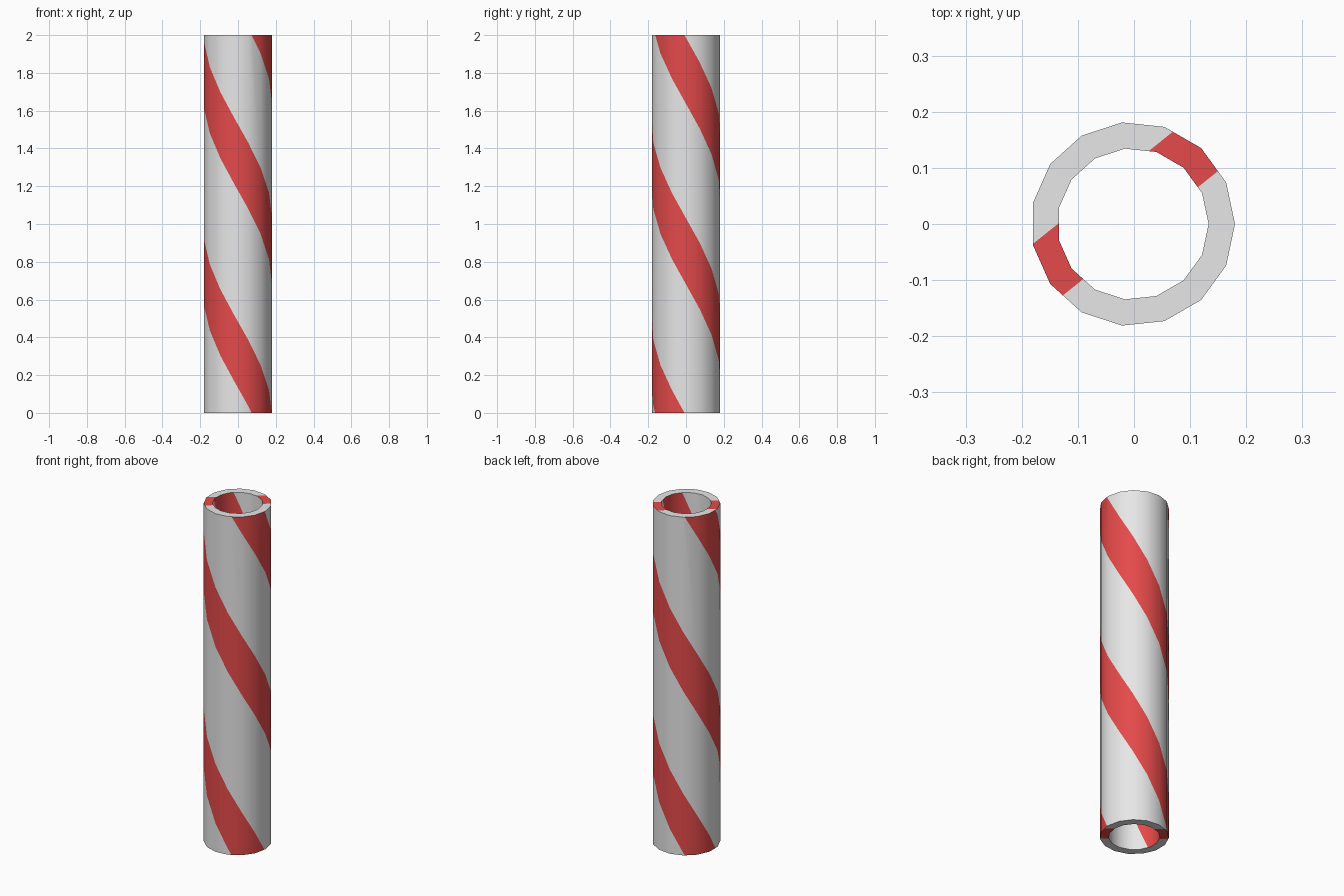
import bpy, bmesh, math
from mathutils import Vector

if "Cube" in bpy.data.objects:
    bpy.data.objects.remove(bpy.data.objects["Cube"])

SIDES, HEIGHT = 15, 2.0
R_OUT, R_IN = 0.182, 0.135
SHIFT = -0.002            # centres the odd-sided outline on x
STEP = 360 / SIDES
TURN = 180.0              # stripe twist, degrees per unit of height
HALF = 31.5               # half stripe width in degrees


def material(name, rgb):
    m = bpy.data.materials.new(name)
    m.diffuse_color = (*rgb, 1)
    m.use_nodes = True
    m.node_tree.nodes["Principled BSDF"].inputs["Base Color"].default_value = m.diffuse_color
    return m


def ring_point(radius, deg, z):
    a = math.radians(deg)
    return Vector((radius * math.cos(a) + SHIFT, radius * math.sin(a), z))


def add_face(bm, points):
    f = bm.faces.new([bm.verts.new(p) for p in points])
    return [f] + list(f.edges) + list(f.verts)


def cut(bm, geom, co, no):
    return bmesh.ops.bisect_plane(bm, geom=geom, dist=1e-6,
                                  plane_co=co, plane_no=no)["geom"]


def faces_of(geom):
    return [g for g in geom if isinstance(g, bmesh.types.BMFace)]


def striped_wall(bm, radius, hand, centres):
    """One wall of the tube, each side cut along the spiral stripe edges."""
    for i in range(SIDES):
        t0, t1 = i * STEP, (i + 1) * STEP
        a, b = ring_point(radius, t0, 0), ring_point(radius, t1, 0)
        up = Vector((0, 0, HEIGHT))
        pts = [a, b, b + up, a + up]
        if hand < 0:                      # inner wall faces the axis
            pts.reverse()
        geom = add_face(bm, pts)
        outward = ((a + b) / 2 - Vector((SHIFT, 0, 0))).normalized()
        for c in centres:
            for edge in (c - HALF, c + HALF):
                for k in range(-3, 4):
                    e = edge + 360 * k
                    z0, z1 = (e - t0) / TURN * hand, (e - t1) / TURN * hand
                    if max(z0, z1) <= 0 or min(z0, z1) >= HEIGHT:
                        continue
                    pa = a + Vector((0, 0, z0))
                    pb = b + Vector((0, 0, z1))
                    geom = cut(bm, geom, pa, (pb - pa).cross(outward).normalized())
        chord = b - a
        for f in faces_of(geom):
            m = f.calc_center_median()
            t = t0 + STEP * (m - a).dot(chord) / chord.length_squared
            phase = t + hand * TURN * m.z
            f.material_index = int(any(
                abs((phase - c + 180) % 360 - 180) < HALF for c in centres))
            f.smooth = True


def striped_rim(bm, z, normal, low, high):
    """Flat end ring crossed by one straight band."""
    geom = []
    for i in range(SIDES):
        t0, t1 = i * STEP, (i + 1) * STEP
        pts = [ring_point(R_IN, t0, z), ring_point(R_OUT, t0, z),
               ring_point(R_OUT, t1, z), ring_point(R_IN, t1, z)]
        if z == 0:
            pts.reverse()
        geom += add_face(bm, pts)
    for d in (low, high):
        geom = cut(bm, geom, normal * d, normal)
    for f in faces_of(geom):
        f.material_index = int(low < f.calc_center_median().dot(normal) < high)


bm = bmesh.new()
# Outer and inner walls
striped_wall(bm, R_OUT, 1, (154, 326))
striped_wall(bm, R_IN, -1, (166, 346))
bmesh.ops.remove_doubles(bm, verts=bm.verts[:], dist=1e-5)
# Top and bottom rims
striped_rim(bm, HEIGHT, Vector((-0.625, 0.78, 0)).normalized(), -0.02, 0.085)
striped_rim(bm, 0, Vector((0.625, 0.78, 0)).normalized(), -0.02, 0.085)

mesh = bpy.data.meshes.new("striped_tube")
bm.to_mesh(mesh)
bm.free()
mesh.materials.append(material("pale grey", (0.8, 0.8, 0.8)))
mesh.materials.append(material("stripe red", (0.78, 0.068, 0.068)))
tube = bpy.data.objects.new("striped_tube", mesh)
bpy.context.collection.objects.link(tube)
